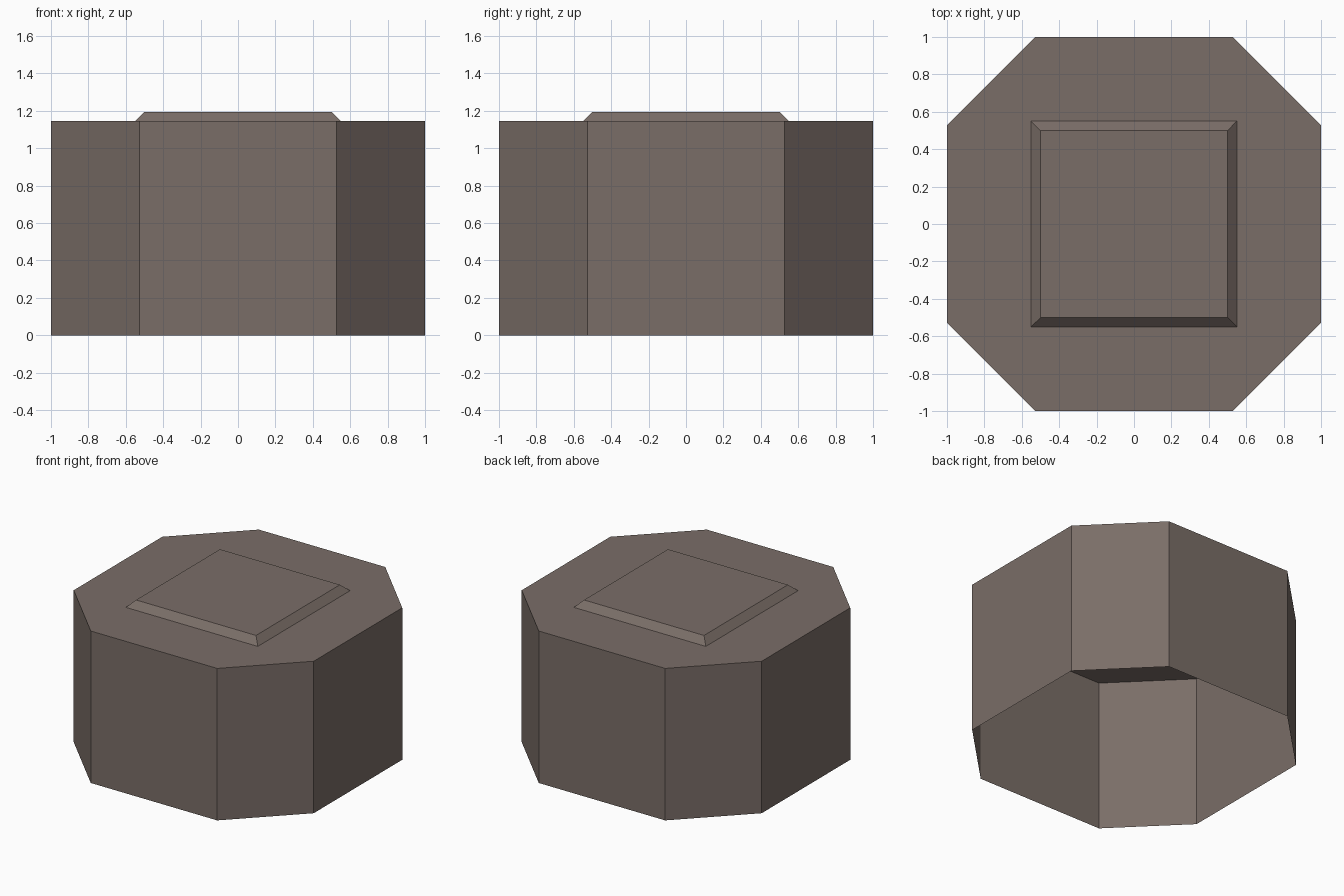
import bpy, bmesh

if "Cube" in bpy.data.objects:
    bpy.data.objects.remove(bpy.data.objects["Cube"])

# One flat stone colour
stone = bpy.data.materials.new("warm grey stone")
stone.diffuse_color = (0.195, 0.155, 0.137, 1)
stone.use_nodes = True
stone.node_tree.nodes["Principled BSDF"].inputs["Base Color"].default_value = stone.diffuse_color

BODY_TOP, PANEL_TOP = 1.145, 1.195


def shell(name, lower, upper, z0, z1):
    """Capped shell between two matching outlines, open underneath."""
    bm = bmesh.new()
    bottom = [bm.verts.new((x, y, z0)) for x, y in lower]
    top = [bm.verts.new((x, y, z1)) for x, y in upper]
    n = len(bottom)
    for i in range(n):
        j = (i + 1) % n
        bm.faces.new((bottom[i], bottom[j], top[j], top[i]))
    bm.faces.new(top)
    mesh = bpy.data.meshes.new(name)
    bm.to_mesh(mesh)
    bm.free()
    mesh.materials.append(stone)
    obj = bpy.data.objects.new(name, mesh)
    bpy.context.collection.objects.link(obj)
    return obj


def square(h):
    return [(-h, -h), (h, -h), (h, h), (-h, h)]


# Octagonal body: a quarter outline repeated by turning 90 degrees
octagon = []
pair = [(-0.527, -1), (0.527, -1)]
for _ in range(4):
    octagon += pair
    pair = [(-y, x) for x, y in pair]
shell("octagonal_body", octagon, octagon, 0, BODY_TOP)

# Raised square panel with sloped sides
shell("raised_top_panel", square(0.55), square(0.5), BODY_TOP, PANEL_TOP)
